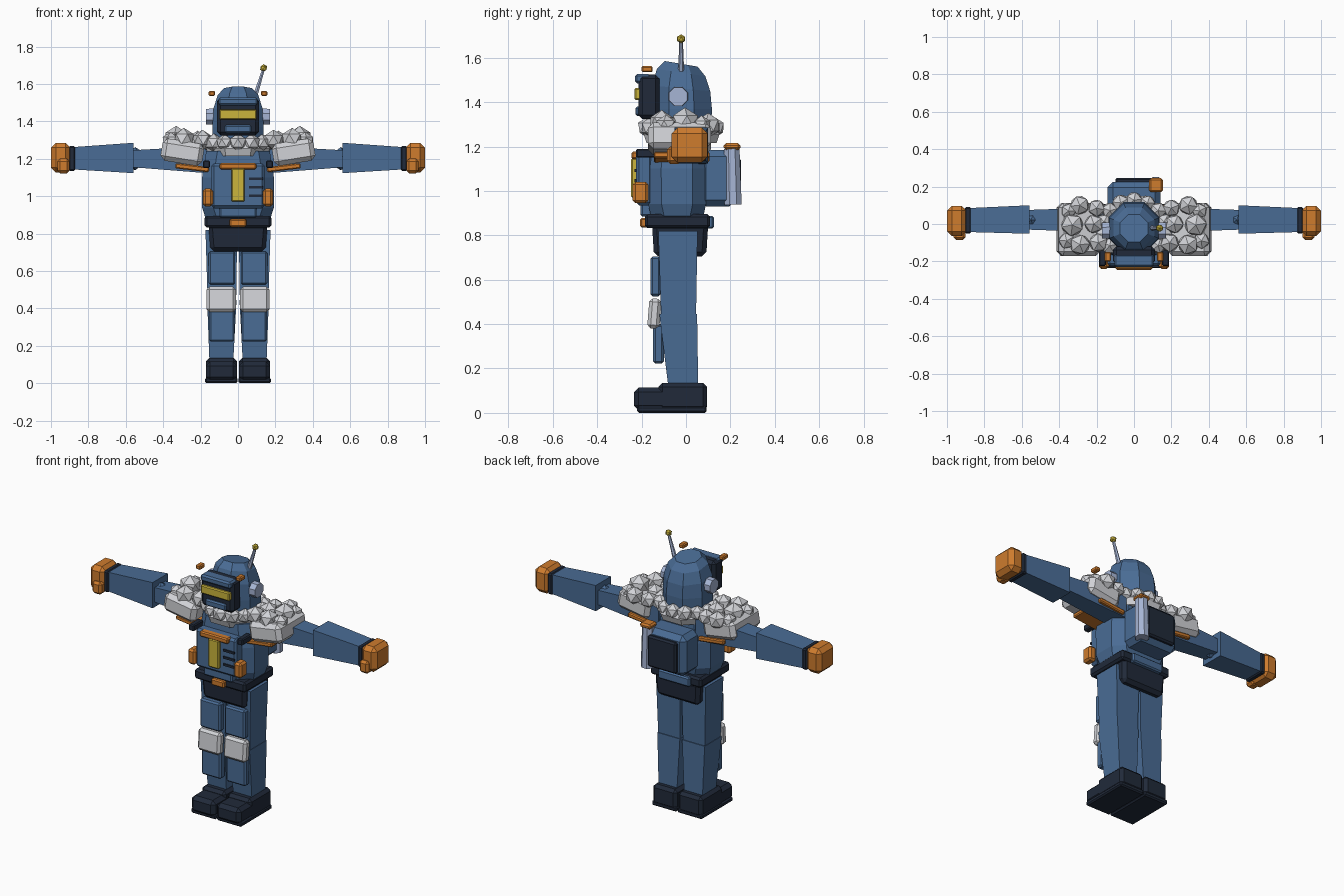
import bpy, bmesh, math, random
from mathutils import Matrix, Vector, Euler

if "Cube" in bpy.data.objects:
    bpy.data.objects.remove(bpy.data.objects["Cube"], do_unlink=True)
random.seed(4)


def material(name, r, g, b):
    m = bpy.data.materials.new(name)
    m.use_nodes = True
    m.diffuse_color = (r, g, b, 1)
    m.node_tree.nodes["Principled BSDF"].inputs["Base Color"].default_value = (r, g, b, 1)
    return m


BLUE = material("suit blue", .068, .15, .30)
DARK = material("dark navy", .015, .023, .042)
ORANGE = material("orange", .62, .2, .027)
YELLOW = material("yellow", .6, .46, .045)
GREY = material("pale grey", .64, .65, .68)
STEEL = material("pale steel blue", .38, .46, .66)


def finish(name, bm, mat):
    bmesh.ops.recalc_face_normals(bm, faces=bm.faces)
    me = bpy.data.meshes.new(name)
    bm.to_mesh(me)
    bm.free()
    me.materials.append(mat)
    ob = bpy.data.objects.new(name, me)
    bpy.context.collection.objects.link(ob)
    return ob


def box(name, mat, x, y, z, bevel=.01, rot=(0, 0, 0), taper=1):
    """Chamfered box from (min, max) ranges; taper scales the bottom in x and y."""
    bm = bmesh.new()
    bmesh.ops.create_cube(bm, size=1)
    for v in bm.verts:
        k = taper if v.co.z < 0 else 1
        v.co = Vector((v.co.x * (x[1] - x[0]) * k, v.co.y * (y[1] - y[0]) * k,
                       v.co.z * (z[1] - z[0])))
    if bevel:
        bmesh.ops.bevel(bm, geom=bm.edges[:], offset=bevel, segments=1, affect='EDGES')
    mid = Vector((sum(x), sum(y), sum(z))) / 2
    bm.transform(Matrix.Translation(mid) @ Euler(rot).to_matrix().to_4x4())
    return finish(name, bm, mat)


def sided(s, a, b):
    return (a, b) if s > 0 else (-b, -a)


def loft(name, mat, rings):
    """Skin a list of equal-length point rings and cap both ends."""
    bm = bmesh.new()
    loops = [[bm.verts.new(p) for p in ring] for ring in rings]
    n = len(loops[0])
    for a, b in zip(loops, loops[1:]):
        for i in range(n):
            j = (i + 1) % n
            bm.faces.new((a[i], a[j], b[j], b[i]))
    bm.faces.new(loops[0])
    bm.faces.new(loops[-1])
    return finish(name, bm, mat)


def rect(x0, x1, y0, y1, z):
    return [(x0, y0, z), (x1, y0, z), (x1, y1, z), (x0, y1, z)]


def rod(name, mat, a, b, r1, r2, sides=8):
    a, b = Vector(a), Vector(b)
    bm = bmesh.new()
    bmesh.ops.create_cone(bm, cap_ends=True, segments=sides, radius1=r1, radius2=r2,
                          depth=(b - a).length)
    turn = (b - a).to_track_quat('Z', 'Y').to_matrix().to_4x4()
    bm.transform(Matrix.Translation((a + b) / 2) @ turn @ Matrix.Rotation(math.pi / sides, 4, 'Z'))
    return finish(name, bm, mat)


def ball(name, mat, c, r, spin=0):
    bm = bmesh.new()
    bmesh.ops.create_icosphere(bm, subdivisions=1, radius=r)
    bm.transform(Matrix.Translation(c) @ Matrix.Rotation(spin, 4, 'Z'))
    return finish(name, bm, mat)


# Legs, boots, arms and shoulders, built once per side
for s, side in ((1, "left_"), (-1, "right_")):
    def b(name, mat, x, *args, **kw):
        return box(side + name, mat, sided(s, *x), *args, **kw)

    def leg_ring(x0, x1, y0, y1, z):
        return rect(*sided(s, x0, x1), y0, y1, z)

    b("boot", DARK, (.005, .172), (-.125, .095), (.01, .135), bevel=.018)
    b("boot_toe", DARK, (.005, .172), (-.235, .0), (.012, .115), bevel=.022)
    b("boot_sole", DARK, (.002, .176), (-.22, .093), (0, .03), bevel=.008)
    loft(side + "shin", BLUE, [leg_ring(.025, .153, -.08, .055, .12),
                               leg_ring(.008, .165, -.12, .05, .445)])
    loft(side + "thigh", BLUE, [leg_ring(.01, .162, -.112, .045, .43),
                                leg_ring(.004, .174, -.125, .052, .82)])
    b("thigh_plate", BLUE, (.015, .157), (-.16, -.115), (.525, .705))
    b("knee_pad", GREY, (.012, .168), (-.17, -.115), (.38, .515), bevel=.015, rot=(-.08, 0, 0))
    b("shin_plate", BLUE, (.018, .155), (-.148, -.1), (.222, .4))

    def arm_ring(x, y0, y1, z0, z1):
        return [(s * x, y0, z0), (s * x, y1, z0), (s * x, y1, z1), (s * x, y0, z1)]

    loft(side + "upper_arm", BLUE, [arm_ring(.13, -.045, .09, 1.12, 1.27),
                                    arm_ring(.57, -.03, .075, 1.155, 1.245)])
    ball(side + "elbow", BLUE, (s * .55, .022, 1.2), .062)
    loft(side + "forearm", BLUE, [arm_ring(.56, -.052, .1, 1.123, 1.285),
                                  arm_ring(.885, -.043, .085, 1.143, 1.262)])
    b("cuff", DARK, (.87, .905), (-.05, .09), (1.135, 1.268), bevel=.008)
    b("hand", ORANGE, (.895, 1.0), (-.065, .097), (1.127, 1.285), bevel=.026)
    b("thumb", ORANGE, (.9, .965), (-.085, -.02), (1.122, 1.2), bevel=.014)

    # Shoulder pad with fur tufts and trim, raised at the outer end
    b("shoulder_pad", GREY, (.185, .41), (-.172, .112), (1.175, 1.295), bevel=.025,
      rot=(0, -.16 * s, 0))
    b("shoulder_trim", ORANGE, (.155, .335), (-.145, .105), (1.138, 1.166), bevel=.006,
      rot=(0, -.12 * s, 0))
    for x, y, z, r in ((.33, -.005, 1.31, .066), (.29, -.11, 1.305, .06), (.29, .1, 1.295, .056),
                       (.19, -.1, 1.3, .055), (.2, .085, 1.285, .05), (.215, 0, 1.295, .055),
                       (.35, .07, 1.295, .045), (.36, -.09, 1.295, .048)):
        ball(side + "shoulder_fur", GREY, (s * x, y, z), r, random.uniform(0, 6))

    # Small paired details on chest and helmet
    b("chest_clip", ORANGE, (.135, .187), (-.24, -.17), (.945, 1.04), bevel=.012)
    b("chest_strap_end", DARK, (.15, .188), (-.225, -.13), (1.15, 1.19), bevel=.006)
    rod(side + "ear_disc", STEEL, (s * .1, -.035, 1.425), (s * .172, -.035, 1.425), .048, .045)
    b("helmet_lamp", ORANGE, (.123, .157), (-.2, -.15), (1.535, 1.563), bevel=.006)

# Hips and belt
box("pelvis", DARK, (-.158, .158), (-.153, .1), (.705, .85), bevel=.02, taper=.93)
box("belt", DARK, (-.178, .178), (-.185, .108), (.832, .895), bevel=.012)
box("belt_buckle", ORANGE, (-.045, .045), (-.207, -.17), (.836, .878), bevel=.007)
box("belt_rear_pouch", BLUE, (-.11, .11), (.09, .126), (.83, .888), bevel=.008)


# Torso: chamfered cross-sections
def torso_ring(h, y0, y1, z, c=.06):
    return [(-h + c, y0, z), (h - c, y0, z), (h, y0 + c, z), (h, y1 - c, z),
            (h - c, y1, z), (-h + c, y1, z), (-h, y1 - c, z), (-h, y0 + c, z)]


loft("torso", BLUE, [torso_ring(.17, -.155, .075, .87), torso_ring(.192, -.17, .09, .94),
                     torso_ring(.192, -.172, .09, 1.1), torso_ring(.17, -.16, .085, 1.24)])
box("chest_panel", BLUE, (-.142, .142), (-.225, -.15), (.935, 1.175), bevel=.014)
box("abdomen_plate", BLUE, (-.1, .1), (-.205, -.14), (.885, .945), bevel=.008)
box("chest_bar", ORANGE, (-.098, .098), (-.245, -.2), (1.143, 1.177), bevel=.007)
box("chest_light", YELLOW, (-.036, .036), (-.247, -.215), (.97, 1.148), bevel=.006)
for i in range(3):
    z = .995 + i * .045
    box("chest_vent", DARK, (.058, .134), (-.232, -.223), (z, z + .014), bevel=0)

# Backpack and tank
box("backpack", BLUE, (-.142, .142), (.06, .225), (.93, 1.185), bevel=.03)
box("backpack_panel", DARK, (-.1, .1), (.215, .247), (.955, 1.15), bevel=.01)
rod("tank", STEEL, (.117, .212, .938), (.117, .206, 1.19), .042, .038)
box("tank_cap", ORANGE, (.08, .155), (.17, .245), (1.185, 1.215), bevel=.01)


# Fur collar
def octagon(r, y, z, lean=0):
    pts = []
    for i in range(8):
        a = (i + .5) * math.pi / 4
        dy = y + r * math.sin(a)
        pts.append((r * math.cos(a), dy, z - lean * dy))
    return pts


loft("collar", GREY, [octagon(.17, -.02, 1.215), octagon(.185, -.02, 1.255),
                      octagon(.15, -.02, 1.305)])
for i in range(14):
    a = (i + .5) * math.tau / 14
    ball("collar_fur", GREY, (.165 * math.cos(a), -.022 + .15 * math.sin(a), 1.285),
         random.uniform(.042, .05), random.uniform(0, 6))

# Helmet dome and face
loft("helmet", BLUE, [octagon(.145, -.02, 1.27), octagon(.148, -.02, 1.37),
                      octagon(.142, -.022, 1.46, .1), octagon(.118, -.022, 1.53, .15),
                      octagon(.08, -.022, 1.569, .17)])
box("face_frame", DARK, (-.112, .112), (-.215, -.12), (1.325, 1.525), bevel=.018)
box("brow", BLUE, (-.105, .105), (-.23, -.16), (1.485, 1.527), bevel=.01)
box("visor", YELLOW, (-.1, .1), (-.232, -.2), (1.41, 1.463), bevel=.006)
box("mouth_guard", BLUE, (-.072, .072), (-.228, -.2), (1.338, 1.38), bevel=.008)

# Antenna
rod("antenna", STEEL, (.09, -.022, 1.53), (.137, -.022, 1.68), .014, .008, 6)
ball("antenna_tip", YELLOW, (.137, -.022, 1.685), .021)
